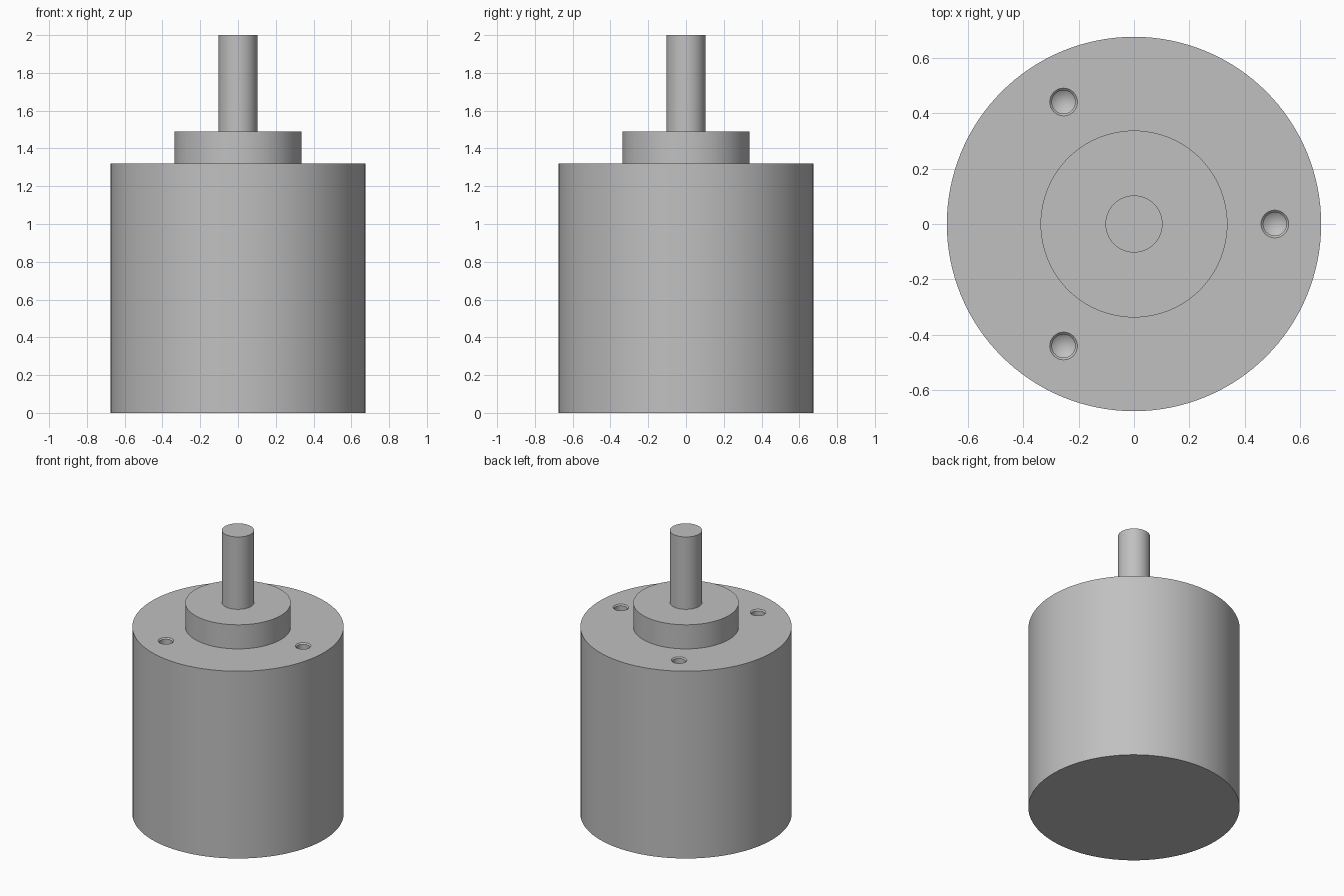
import bpy
import bmesh
from math import cos, sin, tau

if "Cube" in bpy.data.objects:
    bpy.data.objects.remove(bpy.data.objects["Cube"], do_unlink=True)

steel = bpy.data.materials.new("plain grey metal")
steel.use_nodes = True
grey = (0.53, 0.53, 0.53, 1)
steel.diffuse_color = grey
steel.node_tree.nodes["Principled BSDF"].inputs["Base Color"].default_value = grey


def lathe(name, profile, sides, centres=((0, 0),)):
    """Closed solid turned from (radius, z) points, repeated at each centre."""
    bm = bmesh.new()
    for cx, cy in centres:
        rings = []
        for r, z in profile:
            count = sides if r > 0 else 1
            rings.append([bm.verts.new((cx + r * cos(tau * i / sides),
                                        cy + r * sin(tau * i / sides), z))
                          for i in range(count)])
        for low, high in zip(rings, rings[1:]):
            for i in range(sides):
                j = (i + 1) % sides
                if len(low) == 1:
                    bm.faces.new((low[0], high[j], high[i]))
                else:
                    bm.faces.new((low[i], low[j], high[j], high[i]))
        if len(rings[0]) > 1:
            bm.faces.new(rings[0][::-1])
        bm.faces.new(rings[-1])
    mesh = bpy.data.meshes.new(name)
    bm.to_mesh(mesh)
    bm.free()
    mesh.materials.append(steel)
    obj = bpy.data.objects.new(name, mesh)
    bpy.context.collection.objects.link(obj)
    return obj


def select(obj):
    bpy.ops.object.select_all(action="DESELECT")
    obj.select_set(True)
    bpy.context.view_layer.objects.active = obj


TOP, BOSS_TOP = 1.32, 1.49
housing = lathe("housing", [(0.675, 0), (0.675, TOP)], 128)
boss = lathe("mounting_boss", [(0.337, TOP - 0.01), (0.337, BOSS_TOP)], 96)
shaft = lathe("output_shaft", [(0.103, BOSS_TOP - 0.01), (0.103, 2)], 64)

# Three drilled screw holes with cone-shaped bottoms and a fine lead-in
hole_centres = [(0.508 * cos(tau * k / 3), 0.508 * sin(tau * k / 3)) for k in range(3)]
drill = lathe("screw_hole_cutter",
              [(0, TOP - 0.23), (0.042, TOP - 0.2), (0.042, TOP - 0.008),
               (0.05, TOP), (0.05, TOP + 0.05)], 32, hole_centres)
drill.hide_render = True
cut = housing.modifiers.new("screw holes", "BOOLEAN")
cut.operation = "DIFFERENCE"
cut.solver = "EXACT"
cut.object = drill
select(housing)
bpy.ops.object.modifier_apply(modifier=cut.name)
bpy.data.objects.remove(drill, do_unlink=True)

# Smooth walls, crisp rims
for part in (housing, boss, shaft):
    select(part)
    bpy.ops.object.shade_smooth_by_angle(angle=0.4)
